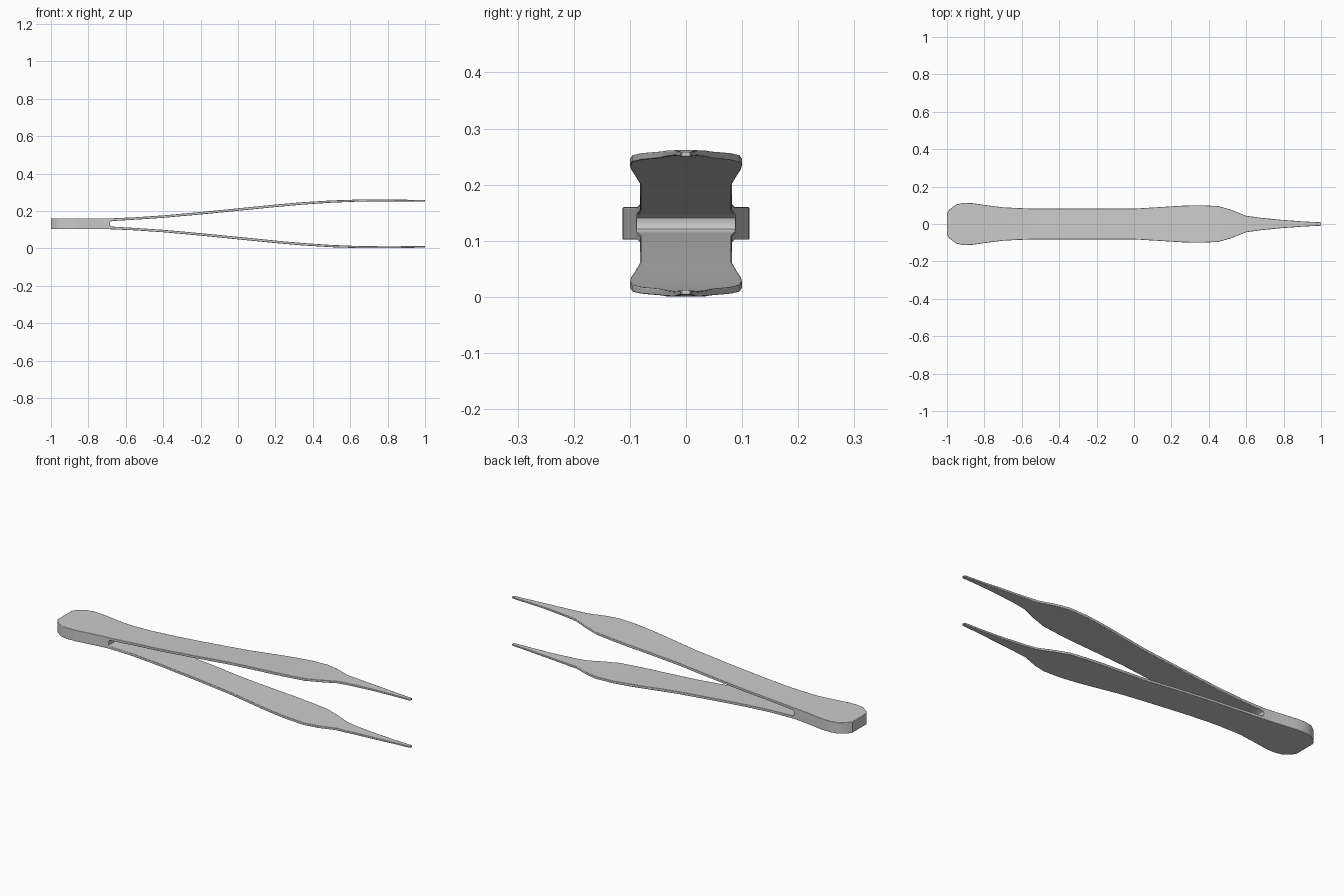
import bpy, bmesh

if "Cube" in bpy.data.objects:
    bpy.data.objects.remove(bpy.data.objects["Cube"])

MID = 0.131   # height of the symmetry plane between the two arms

# Plan outline: (x, half width)
plan = [(-1, .058), (-.985, .079), (-.95, .105), (-.91, .113), (-.86, .111),
        (-.8, .102), (-.7, .089), (-.55, .082), (0, .082), (.15, .091),
        (.26, .098), (.35, .1), (.45, .096), (.52, .076), (.6, .044), (.68, .033),
        (.78, .023), (.9, .014), (.99, .0095), (1, .007)]
# Side profile: (x, outer height, arm thickness), heights above the symmetry plane
side = [(-1, .029, .029), (-.686, .029, .029), (-.683, .029, .019), (-.676, .0292, .0145),
        (-.55, .035, .013), (-.4, .045, .013), (-.2, .063, .013), (0, .083, .0135),
        (.2, .103, .0135), (.35, .116, .013), (.5, .125, .012), (.65, .13, .011),
        (.8, .1305, .010), (1, .127, .008)]


def interp(table, x, col):
    for a, b in zip(table, table[1:]):
        if x <= b[0]:
            t = (x - a[0]) / (b[0] - a[0])
            return a[col] + t * (b[col] - a[col])
    return table[-1][col]


# Upper half lofted through rectangular sections
xs = sorted({p[0] for p in plan} | {p[0] for p in side} | {-.63, -.48, -.3, -.1, .07})
bm = bmesh.new()
rings = []
for x in xs:
    w, top = interp(plan, x, 1), interp(side, x, 1)
    low = top - interp(side, x, 2)
    rings.append([bm.verts.new((x, y, z)) for y, z in
                  ((-w, low), (w, low), (w, top), (-w, top))])
for x, a, b in zip(xs[1:], rings, rings[1:]):
    for i in range(4):
        if i == 0 and x <= -.686:      # joined handle has no inner face
            continue
        j = (i + 1) % 4
        bm.faces.new((a[i], a[j], b[j], b[i]))
bm.faces.new(rings[0])
bm.faces.new(rings[-1])
bmesh.ops.recalc_face_normals(bm, faces=bm.faces)
mesh = bpy.data.meshes.new("tweezers")
bm.to_mesh(mesh)
bm.free()
obj = bpy.data.objects.new("tweezers", mesh)
bpy.context.collection.objects.link(obj)
obj.location.z = MID

# Lower arm by mirroring, then softened rims
mirror = obj.modifiers.new("mirror", 'MIRROR')
mirror.use_axis = (False, False, True)
mirror.merge_threshold = .0002
bevel = obj.modifiers.new("bevel", 'BEVEL')
bevel.width = .002
bevel.segments = 2
bevel.limit_method = 'ANGLE'
bevel.angle_limit = 1.1

bpy.context.view_layer.objects.active = obj
obj.select_set(True)
bpy.ops.object.shade_smooth_by_angle(angle=.6)
